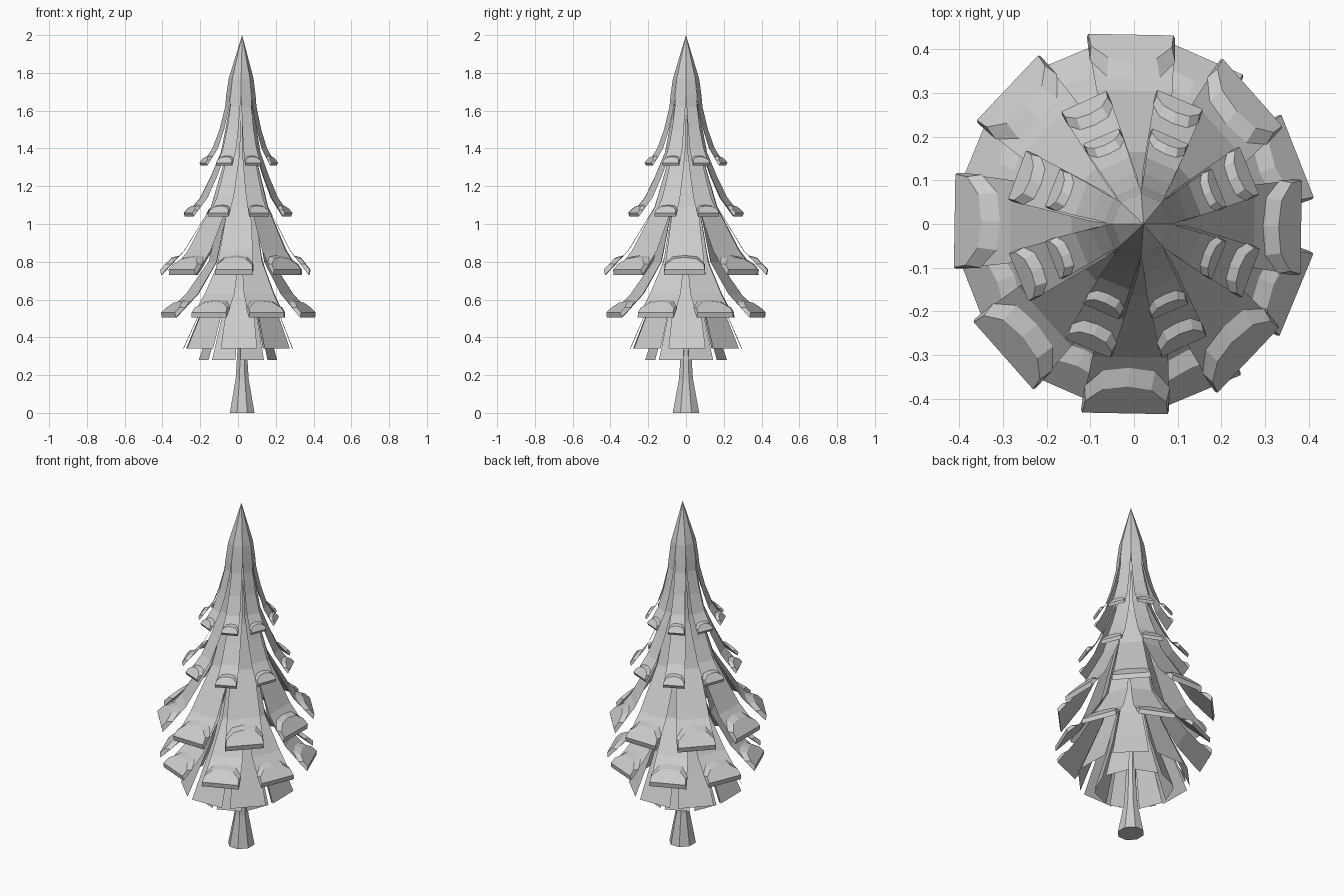
import bpy, bmesh, math
from mathutils import Vector

if "Cube" in bpy.data.objects:
    bpy.data.objects.remove(bpy.data.objects["Cube"])

LEAN = 0.022    # axis offset of the trunk and spire


def make_placer(a, sx, shift, r_tip):
    """Map radius r, sideways u, height z to a point on the bough at angle a."""
    def place(r, u, z):
        x = r * math.cos(a) - u * math.sin(a)
        y = r * math.sin(a) + u * math.cos(a)
        return Vector((x * sx + LEAN + (shift - LEAN) * min(1, r / r_tip), y, z))
    return place


def make_object(name, bm):
    bmesh.ops.remove_doubles(bm, verts=bm.verts, dist=0.0005)
    me = bpy.data.meshes.new(name)
    bm.to_mesh(me)
    bm.free()
    ob = bpy.data.objects.new(name, me)
    bpy.context.collection.objects.link(ob)
    return ob


def add_bough(bm, prof, place):
    """Flat strip following a drooping profile of (r, z, half width)."""
    prev = None
    for r, z, h in prof:
        row = [bm.verts.new(place(r, s * h, z)) for s in (-1, 1)]
        if prev:
            bm.faces.new((prev[0], row[0], row[1], prev[1]))
        prev = row


def add_cap(bm, prof, place, t):
    """Raised snow slab with a chamfered, chevron inner edge on the bough tip."""
    (r0, z0, h0), (r1, z1, h1) = prof[-2:]
    ln = math.hypot(r0 - r1, z0 - z1)
    dr, dz = (r0 - r1) / ln, (z0 - z1) / ln      # inward along the bough
    nr, nz = dz, -dr                             # outward normal
    L = 1.2 * h1

    def row(pts, lift):
        return [bm.verts.new(place(r1 + dr * s * L + nr * lift, u * h1,
                                   z1 + dz * s * L + nz * lift)) for u, s in pts]
    low = row([(-1, 0), (-0.97, 0.6), (-0.6, 1.0), (0, 1.08),
               (0.6, 1.0), (0.97, 0.6), (1, 0)], 0)
    top = row([(-0.97, 0.12), (-0.92, 0.42), (-0.55, 0.72), (0, 0.8),
               (0.55, 0.72), (0.92, 0.42), (0.97, 0.12)], t)
    for i in range(7):
        j = (i + 1) % 7
        bm.faces.new((low[i], low[j], top[j], top[i]))
    bm.faces.new(top)
    bm.faces.new(low[::-1])


# name, angle offset, cap thickness (0 = bare), x scale, tip shift, profile
tiers = [
    ("top_boughs", 22.5, 0.015, 0.95, 0.004,
     [(0, 2.0, 0.0), (0.064, 1.77, 0.0265), (0.076, 1.68, 0.031), (0.082, 1.62, 0.03),
      (0.112, 1.5, 0.034), (0.148, 1.4, 0.04), (0.209, 1.31, 0.048)]),
    ("upper_boughs", 23.5, 0.018, 0.94, 0.0,
     [(0.05, 1.68, 0.02), (0.105, 1.38, 0.037), (0.16, 1.25, 0.044),
      (0.215, 1.14, 0.051), (0.298, 1.04, 0.061)]),
    ("middle_boughs", -1, 0.024, 0.915, -0.014,
     [(0.052, 1.72, 0.02), (0.095, 1.33, 0.04), (0.165, 1.09, 0.067),
      (0.305, 0.86, 0.095), (0.427, 0.73, 0.11)]),
    ("lower_boughs", 22, 0.022, 0.97, 0.002,
     [(0.08, 1.15, 0.033), (0.165, 0.8, 0.06), (0.28, 0.63, 0.088), (0.41, 0.505, 0.104)]),
    ("skirt_boughs", 1, 0, 0.98, 0.0,
     [(0.07, 0.98, 0.03), (0.165, 0.65, 0.06), (0.235, 0.48, 0.082), (0.295, 0.34, 0.098)]),
    ("under_boughs", 22.5, 0, 0.96, 0.0,
     [(0.06, 0.85, 0.025), (0.13, 0.52, 0.048), (0.205, 0.28, 0.07)]),
]

# bough tiers and their snow caps
for name, off, cap, sx, shift, prof in tiers:
    leaves, snow = bmesh.new(), bmesh.new()
    for k in range(8):
        place = make_placer(math.radians(off + 45 * k), sx, shift, prof[-1][0])
        add_bough(leaves, prof, place)
        if cap:
            add_cap(snow, prof, place, cap)
    bmesh.ops.dissolve_degenerate(leaves, dist=0.0001, edges=leaves.edges)
    make_object(name, leaves)
    if cap:
        bmesh.ops.recalc_face_normals(snow, faces=snow.faces)
        make_object(name.replace("boughs", "snow_caps"), snow)
    else:
        snow.free()

# trunk with flared foot
bm = bmesh.new()
prev = None
for r, z in [(0.076, 0), (0.04, 0.18), (0.03, 0.32), (0.028, 1.0)]:
    ring = [bm.verts.new((LEAN + r * math.cos(math.radians(22.5 + 45 * i)) * 0.93,
                          r * math.sin(math.radians(22.5 + 45 * i)), z)) for i in range(8)]
    if prev:
        for i in range(8):
            j = (i + 1) % 8
            bm.faces.new((prev[i], prev[j], ring[j], ring[i]))
    else:
        bm.faces.new(ring[::-1])
    prev = ring
bm.faces.new(prev)
make_object("trunk", bm)
